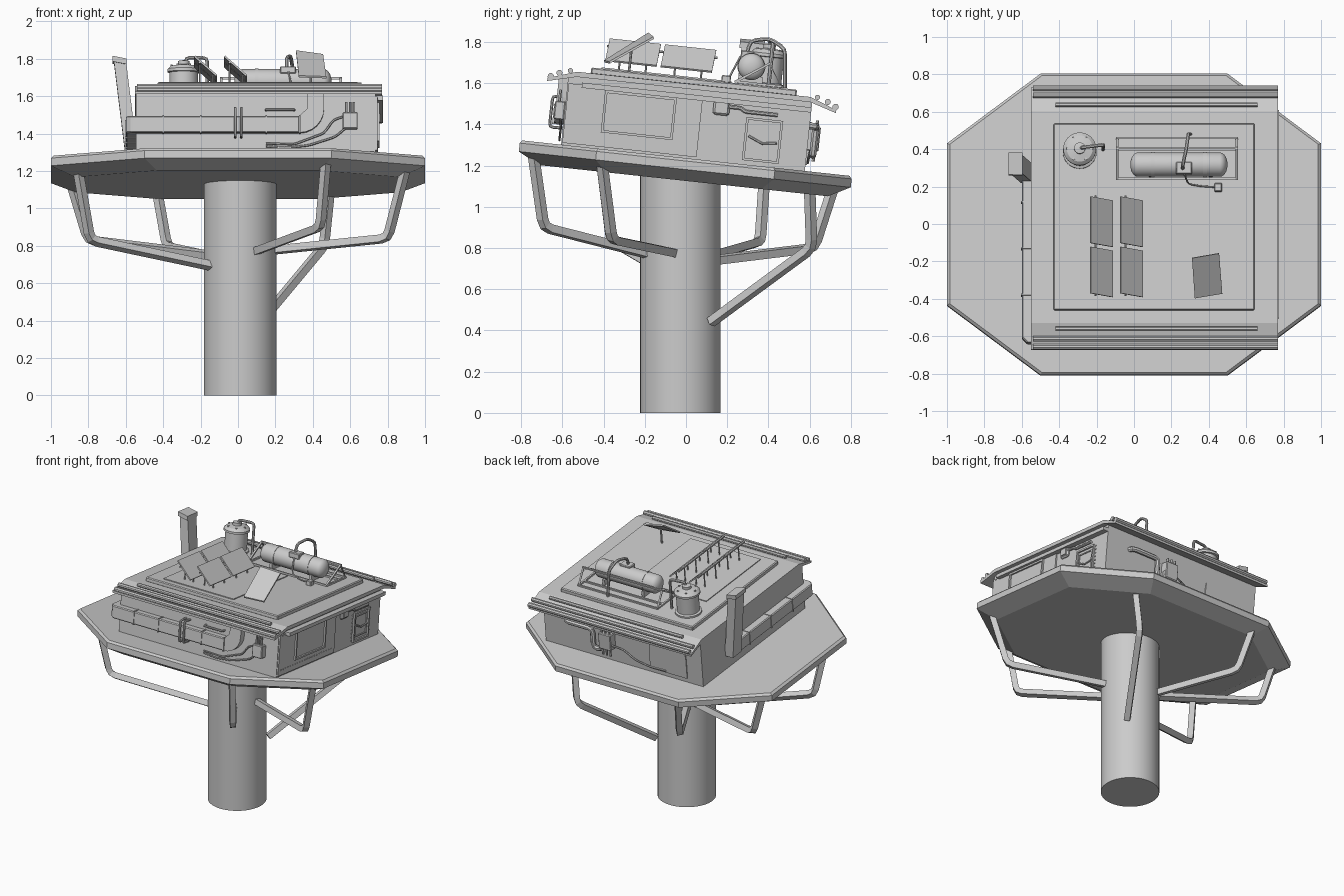
import bpy, bmesh, math
from mathutils import Matrix, Vector

# deck frame: tilted down towards the back
M = Matrix.Translation((0, 0, 1.236)) @ Matrix.Rotation(-0.1076, 4, 'X')


def finish(name, bm, tilted=True, bevel=0, smooth=True):
    bmesh.ops.recalc_face_normals(bm, faces=bm.faces)
    if bevel:
        bmesh.ops.bevel(bm, geom=bm.edges[:], offset=bevel, segments=1, affect='EDGES')
    me = bpy.data.meshes.new(name)
    bm.to_mesh(me)
    bm.free()
    if tilted:
        me.transform(M)
    if smooth:
        me.shade_smooth()
        me.set_sharp_from_angle(angle=math.radians(32))
    ob = bpy.data.objects.new(name, me)
    bpy.context.collection.objects.link(ob)
    return ob


def loft(name, rings, **kw):
    bm = bmesh.new()
    vs = [[bm.verts.new(p) for p in r] for r in rings]
    n = len(vs[0])
    for a, b in zip(vs, vs[1:]):
        for i in range(n):
            bm.faces.new((a[i], a[(i + 1) % n], b[(i + 1) % n], b[i]))
    bm.faces.new(vs[0][::-1])
    bm.faces.new(vs[-1])
    return finish(name, bm, **kw)


def prism(name, pts, vec, **kw):
    v = Vector(vec)
    return loft(name, [pts, [Vector(p) + v for p in pts]], **{'smooth': False, **kw})


def box(name, x0, x1, y0, y1, z0, z1, **kw):
    return prism(name, [(x0, y0, z0), (x1, y0, z0), (x1, y1, z0), (x0, y1, z0)], (0, 0, z1 - z0), **kw)


def lathe(name, profile, origin, axis='z', n=32, **kw):
    rings = []
    for r, t in profile:
        ring = []
        for i in range(n):
            c, s = r * math.cos(math.tau * i / n), r * math.sin(math.tau * i / n)
            ring.append(Vector(origin) + Vector((c, s, t) if axis == 'z' else (t, c, s)))
        rings.append(ring)
    return loft(name, rings, **kw)


def tube(name, pts, r, n=8, knee=0.0, **kw):
    """Swept bar through points, with optional rounded knees."""
    P = [Vector(p) for p in pts]
    if knee:
        Q = [P[0]]
        for a, b, c in zip(P, P[1:], P[2:]):
            s, e = b + (a - b).normalized() * knee, b + (c - b).normalized() * knee
            Q += [s, (s + e + 2 * b) / 4, e]
        P = Q + [P[-1]]
    rings, u = [], None
    for i, p in enumerate(P):
        d = (P[min(i + 1, len(P) - 1)] - P[max(i - 1, 0)]).normalized()
        if u is None:
            u = d.orthogonal() if abs(d.z) > .9 else d.cross(Vector((0, 0, 1)))
        u = (u - d * u.dot(d)).normalized()
        w = d.cross(u)
        rings.append([p + (u * math.cos(a) + w * math.sin(a)) * r
                      for a in (math.tau * (k + .5) / n for k in range(n))])
    return loft(name, rings, **kw)


def frame(name, wall, a0, a1, z0, z1, t, d):
    """Raised rectangular frame on the right wall (x = wall)."""
    for i, (b0, b1, c0, c1) in enumerate(((a0, a1, z0, z0 + t), (a0, a1, z1 - t, z1),
                                          (a0, a0 + t, z0 + t, z1 - t), (a1 - t, a1, z0 + t, z1 - t))):
        box(f"{name}_{i}", wall - .005, wall + d, b0, b1, c0, c1)


# support column
lathe("column", [(.195, 0), (.195, 1.16)], (.012, -.027, 0), n=48, tilted=False)

# octagonal deck with chamfered underside
octa = [(-.5, .81), (.5, .81), (1, .435), (1, -.435), (.5, -.81), (-.5, -.81), (-1, -.435), (-1, .435)]
loft("deck", [[(x * s, y * s, z) for x, y in octa] for s, z in ((.87, -.11), (1, -.055), (1, -.014), (.985, 0))],
     smooth=False)

# bent support brackets
for i, pts in enumerate((
        [(.47, -.74, 1.25), (.44, -.69, .90), (.09, -.18, .77)],
        [(.90, -.41, 1.23), (.80, -.36, .84), (.17, -.05, .775)],
        [(-.86, -.41, 1.23), (-.79, -.36, .83), (-.13, -.12, .69)],
        [(-.89, .38, 1.13), (-.80, .36, .83), (-.15, .08, .75)],
        [(-.43, .71, 1.08), (-.38, .62, .80), (-.10, .13, .74)],
        [(.49, .60, 1.09), (.46, .61, .80), (.16, .12, .44)])):
    tube(f"bracket_{i}", pts, .028, n=4, knee=.04, tilted=False, smooth=False)

# cabin walls
box("cabin", -.545, .735, -.61, .58, -.01, .335)
# roof with sloping eaves
roof = [(-.71, .315), (-.57, .36), (.57, .36), (.70, .31), (.70, .295), (.57, .335), (-.57, .335), (-.71, .30)]
prism("roof", [(-.55, y, z) for y, z in roof], (1.32, 0, 0))
box("roof_plate", -.43, .645, -.504, .50, .355, .388, bevel=.006)
box("roof_panel", -.32, .25, -.454, .18, .38, .394)
for s, n in ((-1, "front"), (1, "back")):
    tube(n + "_short_rail", [(-.42, s * .603, .362), (.66, s * .603, .362)], .013)
    tube(n + "_eave_rail", [(-.54, s * .655, .345), (.77, s * .655, .345)], .015)
    tube(n + "_gutter", [(-.54, s * .695, .325), (.77, s * .695, .325)], .016)
box("right_eave_strip", .73, .775, -.54, .58, .285, .31)

# air duct round the front left corner, with rising elbow
plan = [(-.60, .31), (-.60, -.63), (-.57, -.66), (.33, -.66), (.33, -.60), (-.54, -.60), (-.54, .31)]
prism("duct", [(x, y, .10) for x, y in plan], (0, 0, .09), bevel=.006)
arc = [(.33 + .13 * math.sin(a), .23 - .13 * math.cos(a)) for a in (math.pi / 12 * k for k in range(7))]
prism("duct_elbow", [(x, -.655, z) for x, z in arc + [(.46, .325), (.37, .325), (.37, .23), (.33, .19)]], (0, .05, 0))
for x in (-.4, -.2, .15, .33):
    box("duct_joint", x - .004, x + .004, -.664, -.6, .096, .194)
for y in (-.4, -.15, .1):
    box("duct_joint", -.604, -.54, y - .004, y + .004, .096, .194)
for x in (-.015, .018):
    tube("duct_strap", [(x, -.60, .08), (x, -.675, .08), (x, -.675, .23), (x, -.60, .23)], .008, knee=.015)

# slanted chimney
prism("chimney", [(-.605, .21, .10), (-.54, .21, .10), (-.54, .31, .10), (-.605, .31, .10)], (-.06, 0, .49))
prism("chimney_cap", [(-.672, .20, .575), (-.595, .20, .56), (-.595, .32, .56), (-.672, .32, .575)], (0, 0, .03))

# tilted solar panels with legs
for x in (-.235, -.075):
    for y in (-.43, -.16):
        prism("solar_panel", [(x, y, .53), (x, y + .25, .53), (x + .118, y + .24, .425), (x + .118, y - .01, .425)],
              (.006, 0, .008))
        for yy in (y + .06, y + .19):
            tube("panel_leg", [(x + .03, yy, .385), (x + .03, yy, .505)], .005, n=6)
            tube("panel_foot", [(x + .10, yy, .385), (x + .10, yy, .445)], .005, n=6)
    tube("panel_bar", [(x + .03, -.44, .50), (x + .03, .10, .50)], .006, n=6)
Li = M.inverted()
prism("single_panel", [Li @ Vector(p) for p in ((.31, -.18, 1.835), (.455, -.155, 1.815), (.472, -.37, 1.695), (.325, -.395, 1.70))],
      (0, -.004, .01))
tube("single_panel_post", [(.39, -.32, .38), (.39, -.32, .49)], .007)

# horizontal gas tank and rack
cap = [(.065 * math.sin(a), -.04 * math.cos(a)) for a in (.25, .6, .95, 1.3, 1.57)]
lathe("tank", [(r, .02 + t) for r, t in cap] + [(r, .46 - t) for r, t in cap[::-1]], (.0, .268, .475), 'x')
for x in (.10, .38):
    lathe("tank_band", [(.068, -.01), (.068, .01)], (x, .268, .475), 'x')
for y, z in ((.20, .395), (.355, .395), (.355, .50), (.42, .395)):
    tube("rack_rail", [(-.095, y, z), (.555, y, z)], .008, n=4)
for x in (-.09, .55):
    tube("rack_end", [(x, .20, .395), (x, .355, .50), (x, .42, .395), (x, .20, .395)], .009, n=4)
for x in (.08, .40):
    box("tank_saddle", x, x + .02, .21, .33, .385, .43)
box("tank_valve", .225, .31, .21, .275, .51, .55, bevel=.005)
tube("tank_hose", [(.26, .24, .54), (.26, .25, .60), (.28, .34, .62), (.29, .42, .58), (.30, .44, .39)], .010, knee=.025)
box("roof_junction_box", .43, .47, .13, .175, .385, .42, bevel=.004)
tube("roof_wire", [(.27, .21, .52), (.29, .17, .42), (.36, .16, .40), (.44, .155, .40)], .005, n=6, knee=.02)

# upright boiler
lathe("boiler", [(.09, .385), (.09, .40), (.076, .405), (.076, .53), (.088, .533), (.088, .548), (.07, .565), (.03, .573),
                 (.03, .592), (.015, .595)], (-.29, .345, 0))
tube("boiler_pipe", [(-.28, .345, .58), (-.28, .345, .61), (-.165, .36, .61), (-.165, .36, .385)], .010, knee=.02)
for k in range(6):
    a = math.tau * k / 6
    lathe("boiler_bolt", [(.007, .545), (.007, .572)], (-.29 + .065 * math.cos(a), .345 + .065 * math.sin(a), 0), n=6)

# right wall: window panel, door, hatch, pipe
box("side_plating", .73, .745, -.605, .05, .01, .30)
frame("window", .745, -.425, -.075, .08, .285, .012, .012)
frame("door", .735, .27, .45, .02, .23, .012, .012)
frame("door_inset", .735, .29, .43, .05, .20, .008, .006)
tube("door_brace", [(.742, .29, .14), (.742, .36, .11), (.742, .43, .12)], .006, n=6)
box("hatch", .73, .755, .105, .185, .225, .31, bevel=.010)
box("hatch_cover", .75, .762, .12, .17, .24, .295)
tube("side_pipe", [(.745, .18, .27), (.745, .24, .27), (.745, .26, .255), (.745, .42, .255)], .010, knee=.01)

# rivet rows on the right wall
for k in range(22):
    y = -.58 + k * .028
    for z in (.045, .29):
        box("rivet", .744, .749, y, y + .007, z, z + .007)
for k in range(8):
    for y in (.255, .46):
        box("rivet", .734, .740, y, y + .007, .03 + k * .026, .037 + k * .026)

# front wall: equipment box, aerials, wires, handle
box("front_box", .56, .64, -.66, -.61, .12, .21, bevel=.005)
for x in (.58, .60, .62):
    tube("front_aerial", [(x, -.64, .20), (x, -.64, .265)], .007, n=6)
tube("front_wire_a", [(.57, -.63, .19), (.51, -.63, .17), (.46, -.62, .10), (.30, -.62, .04), (.15, -.62, .045)], .006, n=6, knee=.02)
tube("front_wire_b", [(.58, -.63, .13), (.52, -.62, .08), (.38, -.62, .035), (.25, -.62, .02), (.15, -.62, .03)], .006, n=6, knee=.02)
tube("front_handle", [(.15, -.60, .225), (.15, -.635, .225), (.30, -.635, .225), (.30, -.60, .225)], .007, knee=.01)

# back wall: pipe, boxes, wire, arched plate
tube("back_pipe", [(.54, .57, .22), (.54, .61, .22), (.32, .61, .22), (.32, .61, .08), (.25, .61, .08), (.25, .61, .15)], .018, knee=.03)
box("back_box", .16, .26, .575, .635, .10, .22, bevel=.005)
for x in (.18, .21, .24):
    tube("back_plug", [(x, .615, .05), (x, .615, .25)], .008, n=6)
tube("back_wire", [(.17, .62, .14), (.08, .60, .12), (0, .59, .06), (-.12, .59, .04), (-.25, .59, .045)], .007, n=6, knee=.03)
arch = [(-.27 + .15 * math.copysign(abs(math.cos(a)) ** .5, math.cos(a)), .575, .17 + .07 * math.sin(a) ** .5)
        for a in (math.pi * k / 10 + 1e-6 * (k == 0) - 1e-6 * (k == 10) for k in range(11))]
prism("back_arch_plate", [(-.12, .575, .03)] + arch + [(-.42, .575, .03)], (0, .012, 0))
